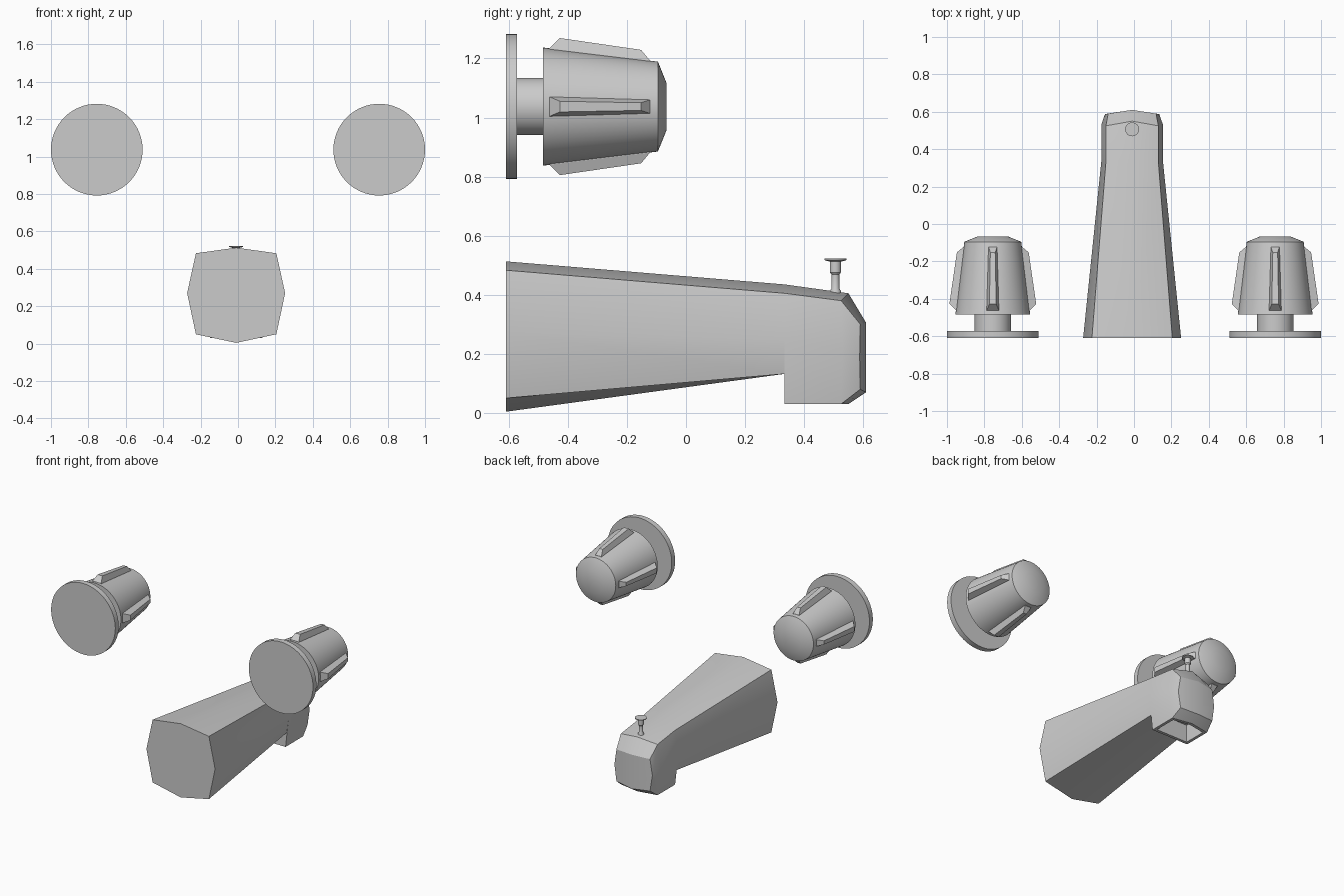
import bpy, bmesh, math
from mathutils import Matrix, Vector

cube = bpy.data.objects.get("Cube")
if cube:
    bpy.data.objects.remove(cube, do_unlink=True)

metal = bpy.data.materials.new("grey metal")
metal.use_nodes = True
GREY = (0.6, 0.6, 0.6, 1)
metal.diffuse_color = GREY
metal.node_tree.nodes["Principled BSDF"].inputs["Base Color"].default_value = GREY


def finish(name, bm, smooth=True):
    bmesh.ops.remove_doubles(bm, verts=bm.verts, dist=1e-5)
    bmesh.ops.recalc_face_normals(bm, faces=bm.faces)
    mesh = bpy.data.meshes.new(name)
    bm.to_mesh(mesh)
    bm.free()
    mesh.materials.append(metal)
    ob = bpy.data.objects.new(name, mesh)
    bpy.context.collection.objects.link(ob)
    if smooth:
        bpy.ops.object.select_all(action='DESELECT')
        ob.select_set(True)
        bpy.context.view_layer.objects.active = ob
        bpy.ops.object.shade_smooth_by_angle(angle=math.radians(32))
    return ob


def lathe(name, profile, matrix, sides=64):
    """Turn (radius, height) points about z, cap both ends, then place."""
    bm = bmesh.new()
    rings = [[bm.verts.new((r * math.cos(math.tau * i / sides),
                            r * math.sin(math.tau * i / sides), h))
              for i in range(sides)] for r, h in profile]
    for a, b in zip(rings, rings[1:]):
        for i in range(sides):
            j = (i + 1) % sides
            bm.faces.new((a[i], a[j], b[j], b[i]))
    bm.faces.new(rings[0])
    bm.faces.new(rings[-1])
    bm.transform(matrix)
    return finish(name, bm)


def grip_rib(name, centre, turn):
    """Tapered rib with sloped sides, lying on the knob cone."""
    # base and top: (y, radius, half width)
    base = [(-0.462, 0.18, 0.033), (-0.462, 0.197, 0.033),
            (-0.122, 0.156, 0.023), (-0.122, 0.14, 0.023)]
    top = [(-0.427, 0.232, 0.018), (-0.152, 0.192, 0.013)]
    bm = bmesh.new()
    for y, r, w in base + top:
        for s in (-1, 1):
            bm.verts.new((s * w, y, r))
    bmesh.ops.convex_hull(bm, input=bm.verts)
    bmesh.ops.dissolve_limit(bm, angle_limit=0.03, verts=bm.verts, edges=bm.edges)
    bm.transform(Matrix.Translation(centre) @ Matrix.Rotation(turn, 4, 'Y'))
    finish(name, bm, smooth=False)


# Handles: wall flange, stem and tapered knob, each with four ribs
lie_back = Matrix.Rotation(-math.pi / 2, 4, 'X')
for side, x in (("left", 0.755), ("right", -0.755)):
    centre = Vector((x, 0, 1.037))
    place = Matrix.Translation(centre) @ lie_back
    lathe(side + "_wall_flange", [(0.245, -0.61), (0.245, -0.573)], place)
    lathe(side + "_handle_stem", [(0.097, -0.58), (0.097, -0.475)], place)
    lathe(side + "_handle_knob", [(0.2, -0.484), (0.152, -0.095), (0.08, -0.066)], place)
    for k in range(4):
        grip_rib(f"{side}_grip_rib_{k + 1}", centre, k * math.pi / 2)

# Spout: eight-sided sections given as half loops from top ridge to bottom ridge
MID_X = -0.01
sections = [
    [(0, -0.61, 0.513), (0.215, -0.61, 0.483), (0.262, -0.61, 0.27),
     (0.215, -0.61, 0.05), (0, -0.61, 0.004)],
    [(0, 0.333, 0.435), (0.14, 0.333, 0.405), (0.165, 0.333, 0.25),
     (0.15, 0.333, 0.132), (0, 0.333, 0.132)],
    [(0, 0.333, 0.435), (0.14, 0.333, 0.405), (0.165, 0.333, 0.25),
     (0.14, 0.333, 0.03), (0, 0.333, 0.03)],
    [(0, 0.55, 0.405), (0.14, 0.525, 0.38), (0.165, 0.53, 0.21),
     (0.14, 0.525, 0.03), (0, 0.55, 0.03)],
    [(0, 0.61, 0.305), (0.128, 0.59, 0.3), (0.145, 0.588, 0.19),
     (0.128, 0.59, 0.08), (0, 0.61, 0.07)],
]
bm = bmesh.new()
outlet = []
for s in (-1, 1):
    loops = [[Vector((MID_X + s * x, y, z)) for x, y, z in half] for half in sections]
    for n, (a, b) in enumerate(zip(loops, loops[1:])):
        for i in range(4):
            quad = []
            for p in (a[i], a[i + 1], b[i + 1], b[i]):
                if all((p - q).length > 1e-5 for q in quad):
                    quad.append(p)
            if len(quad) > 2:
                bm.faces.new([bm.verts.new(p) for p in quad])
    for cap in (loops[0], loops[-1]):
        bm.faces.new([bm.verts.new(p) for p in cap])
bmesh.ops.remove_doubles(bm, verts=bm.verts, dist=1e-5)
bmesh.ops.recalc_face_normals(bm, faces=bm.faces)
# Hollow outlet under the tip
outlet = [f for f in bm.faces if all(abs(v.co.z - 0.03) < 1e-4 for v in f.verts)]
bmesh.ops.inset_region(bm, faces=outlet, thickness=0.02, use_even_offset=True)
walls = bmesh.ops.extrude_face_region(bm, geom=outlet)
bmesh.ops.delete(bm, geom=outlet, context='FACES')
bmesh.ops.translate(bm, vec=(0, 0, 0.12),
                    verts=[v for v in walls["geom"] if isinstance(v, bmesh.types.BMVert)])
finish("spout", bm)

# Diverter pull on top of the spout tip
lathe("diverter_pull",
      [(0.019, 0.395), (0.019, 0.412), (0.013, 0.422), (0.013, 0.468),
       (0.019, 0.476), (0.019, 0.512), (0.037, 0.517), (0.037, 0.522)],
      Matrix.Translation((MID_X, 0.506, 0)), sides=32)
